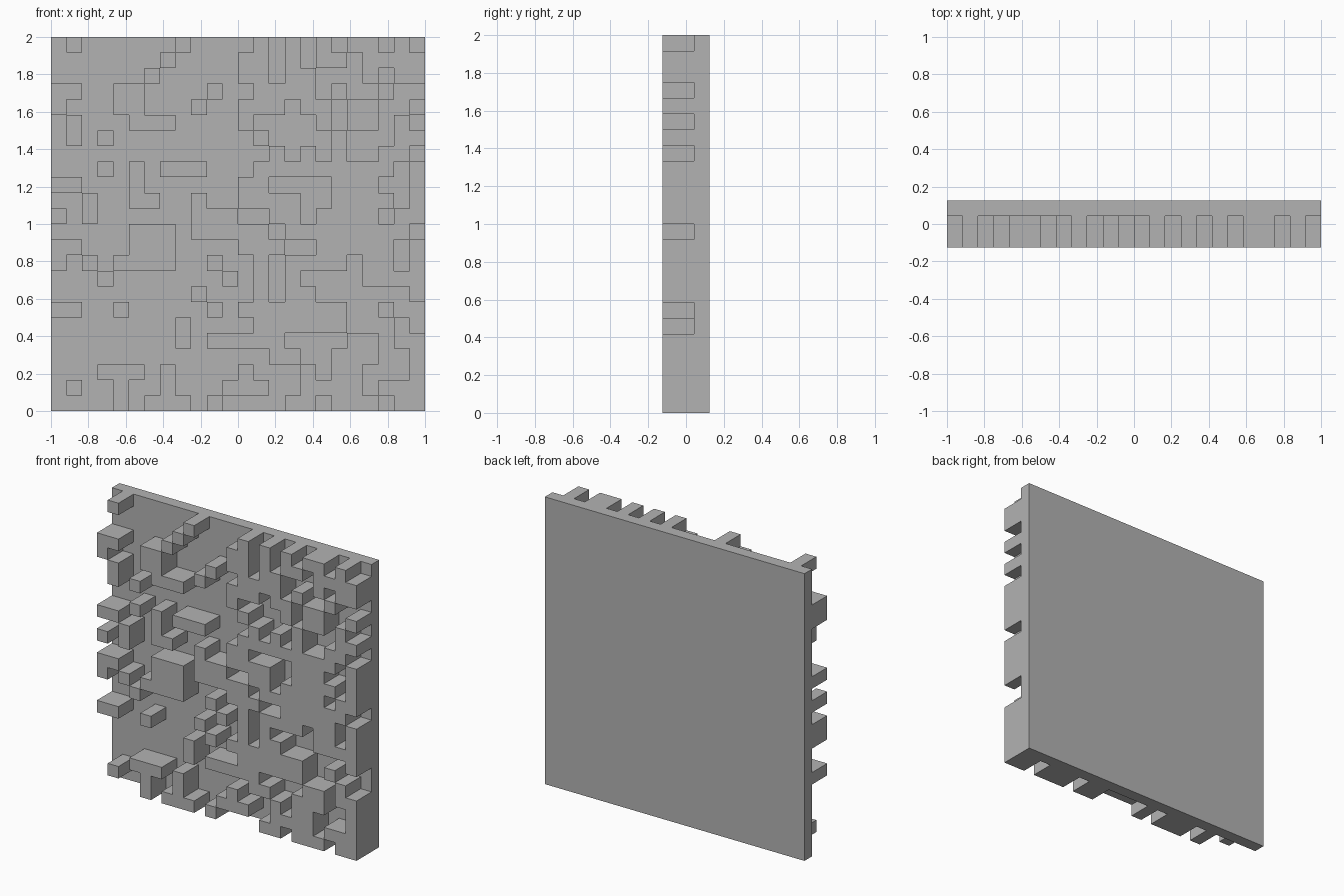
import bpy, bmesh, random

if "Cube" in bpy.data.objects:
    bpy.data.objects.remove(bpy.data.objects["Cube"])

N = 24                                       # cells per side
CELL = 2 / N
FRONT, FLOOR, BACK = -0.125, 0.0417, 0.125   # depths along y

# Raised blocks: row from the top, column, rows high, columns wide
BLOCKS = [
    (3, 0, 1, 2), (5, 1, 2, 1), (9, 0, 1, 2), (10, 2, 2, 1), (13, 0, 1, 2),
    (17, 0, 1, 2), (3, 4, 2, 2), (5, 5, 1, 3), (8, 5, 3, 1), (8, 7, 1, 3),
    (12, 5, 3, 3), (11, 9, 2, 3), (18, 8, 2, 1), (19, 10, 1, 4), (21, 3, 1, 3),
    (21, 7, 2, 1), (22, 11, 1, 3), (15, 13, 4, 1), (7, 18, 4, 1),
    (11, 18, 1, 3), (10, 14, 2, 2),
]
# Single raised cells: row, column
STUDS = [
    (4, 0), (6, 3), (8, 3), (11, 0), (14, 0), (14, 2), (14, 4), (15, 3),
    (17, 4), (22, 1), (22, 4), (1, 7), (2, 6), (14, 10), (15, 11), (16, 9),
    (17, 10), (10, 9), (10, 6), (3, 10), (4, 9), (12, 20),
]
# Border cells
TOP_RAISED = {1, 8, 13, 15, 17, 19, 20, 22}
BOTTOM_RAISED = {4, 6, 7, 8, 10, 15, 16, 18, 19, 20, 22, 23}
RIGHT_LOW = {0, 3, 5, 7, 12, 17, 18}

# Dense scatter on the right half, then the placed cells
random.seed(7)
cells = {(r, c) for r in range(1, N - 1) for c in range(12, N - 1)
         if random.random() < 0.48}
for r, c, h, w in BLOCKS:
    cells |= {(r + i, c + j) for i in range(h) for j in range(w)}
cells |= set(STUDS)
cells |= {(0, c) for c in TOP_RAISED} | {(N - 1, c) for c in BOTTOM_RAISED}
cells |= {(r, N - 1) for r in range(N) if r not in RIGHT_LOW}

bm = bmesh.new()


def face(points):
    bm.faces.new([bm.verts.new(p) for p in points])


def wall(a, b, y0, y1):
    """Quad running from depth y0 to y1 along the edge a-b."""
    face([(a[0], y0, a[1]), (a[0], y1, a[1]), (b[0], y1, b[1]), (b[0], y0, b[1])])


def square(x, z, s):
    return [(x, z), (x + s, z), (x + s, z + s), (x, z + s)]


# Relief: cell fronts, and walls wherever a raised cell meets a lower one
for r in range(N):
    for c in range(N):
        q = square(-1 + c * CELL, 2 - (r + 1) * CELL, CELL)
        up = (r, c) in cells
        face([(x, FRONT if up else FLOOR, z) for x, z in q])
        if up:
            for i, (dr, dc) in enumerate([(1, 0), (0, 1), (-1, 0), (0, -1)]):
                if (r + dr, c + dc) not in cells:
                    wall(q[i], q[(i + 1) % 4], FRONT, FLOOR)

# Backing plate: four sides and the plain back
outer = square(-1, 0, 2)
for i in range(4):
    wall(outer[i], outer[(i + 1) % 4], FLOOR, BACK)
face([(x, BACK, z) for x, z in reversed(outer)])

bmesh.ops.remove_doubles(bm, verts=bm.verts, dist=0.0005)
mesh = bpy.data.meshes.new("relief_panel")
bm.to_mesh(mesh)
bm.free()

grey = bpy.data.materials.new("plain grey")
grey.diffuse_color = (0.45, 0.45, 0.45, 1)
grey.use_nodes = True
grey.node_tree.nodes["Principled BSDF"].inputs["Base Color"].default_value = grey.diffuse_color
mesh.materials.append(grey)

panel = bpy.data.objects.new("relief_panel", mesh)
bpy.context.collection.objects.link(panel)
